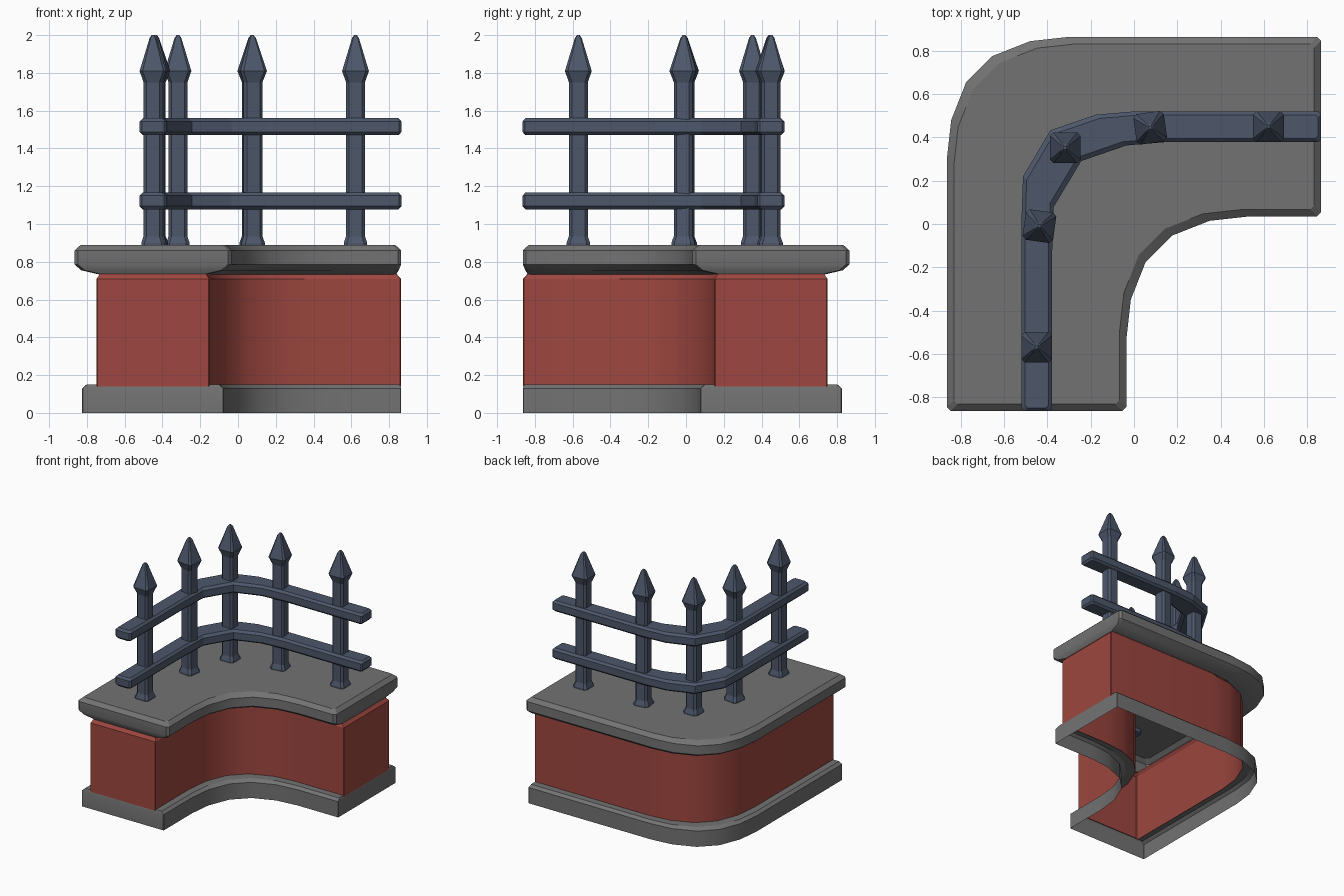
import bpy, bmesh, math

if "Cube" in bpy.data.objects:
    bpy.data.objects.remove(bpy.data.objects["Cube"])


def material(name, rgb):
    m = bpy.data.materials.new(name)
    m.diffuse_color = (*rgb, 1)
    m.use_nodes = True
    m.node_tree.nodes["Principled BSDF"].inputs["Base Color"].default_value = m.diffuse_color
    return m


STONE = material("grey stone", (0.17, 0.17, 0.17))
BRICK = material("red brick", (0.34, 0.062, 0.05))
IRON = material("blue grey iron", (0.075, 0.097, 0.148))

# Plan centre lines of the bend (straight runs reach the ends at -y and +x)
C = 0.45
WALL = [(-C, -0.115), (-0.43, 0.065), (-0.361, 0.24),
        (-0.24, 0.361), (-0.065, 0.43), (0.115, C)]
RAIL = [(-C, -0.08), (-0.442, 0.15), (-0.315, 0.362), (-0.106, 0.434), (0.08, C)]


def outline(path, w, e, c):
    """Outer and inner chains of the L plan: half width w, ends at e, corner cut c.
    Both sides of the bend are the same curve, shifted along the diagonal."""
    a, b = w - c, e - c
    outer = [(-C - a, -e), (-C - w, -b)] + [(x - w, y + w) for x, y in path] \
        + [(b, C + w), (e, C + a)]
    inner = [(-C + a, -e), (-C + w, -b)] + [(x + w, y - w) for x, y in path] \
        + [(b, C - w), (e, C - a)]
    return outer + inner[::-1]


def loft(name, rings, mat, bottom=False, top=False, strips=False, smooth=False):
    """Skin stacked rings (points, z); strips closes ends with quads across the plan."""
    bm = bmesh.new()
    loops = [[bm.verts.new((x, y, z)) for x, y in pts] for pts, z in rings]
    n = len(loops[0])
    for lo, hi in zip(loops, loops[1:]):
        for i in range(n):
            j = (i + 1) % n
            bm.faces.new((lo[i], hi[i], hi[j], lo[j]))
    for on, ring, flip in ((bottom, loops[0], False), (top, loops[-1], True)):
        if not on:
            continue
        if strips:
            faces = [(ring[i], ring[i + 1], ring[n - 2 - i], ring[n - 1 - i])
                     for i in range(n // 2 - 1)]
        else:
            faces = [ring]
        for f in faces:
            bm.faces.new(f[::-1] if flip else f)
    # rings here may run either way round: make the outside consistent
    pts = rings[0][0]
    area = sum(pts[i - 1][0] * pts[i][1] - pts[i][0] * pts[i - 1][1] for i in range(n))
    if area > 0:
        bmesh.ops.reverse_faces(bm, faces=bm.faces[:])
    me = bpy.data.meshes.new(name)
    bm.to_mesh(me)
    bm.free()
    me.materials.append(mat)
    ob = bpy.data.objects.new(name, me)
    bpy.context.collection.objects.link(ob)
    if smooth:
        bpy.ops.object.select_all(action='DESELECT')
        ob.select_set(True)
        bpy.context.view_layer.objects.active = ob
        bpy.ops.object.shade_smooth_by_angle(angle=math.radians(28))
    return ob


def sweep(name, path, layers, mat, c, **kw):
    rings = [(outline(path, w, e, c), z) for z, w, e in layers]
    # reverse so that quads face outwards
    return loft(name, rings, mat, strips=True, **kw)


# Wall: open-bottomed plinth, brick body, coping slab (z, half width, end)
sweep("base_plinth", WALL, [(0, 0.375, 0.864), (0.13, 0.375, 0.864),
                            (0.15, 0.352, 0.855), (0.15, 0.298, 0.85)],
      STONE, 0.004, smooth=True)
sweep("brick_wall", WALL, [(0.14, 0.298, 0.862), (0.71, 0.298, 0.862),
                           (0.735, 0.282, 0.84)], BRICK, 0.004, smooth=True)
sweep("coping_slab", WALL, [(0.733, 0.285, 0.838), (0.755, 0.38, 0.85),
                            (0.785, 0.415, 0.864), (0.86, 0.415, 0.864),
                            (0.889, 0.383, 0.833)], STONE, 0.018, top=True, smooth=True)

# Two horizontal rails with bevelled edges
for label, z in (("lower_rail", 1.122), ("upper_rail", 1.515)):
    sweep(label, RAIL, [(z - 0.045, 0.054, 0.85), (z - 0.028, 0.071, 0.865),
                        (z + 0.028, 0.071, 0.865), (z + 0.045, 0.054, 0.85)],
          IRON, 0.012, bottom=True, top=True)


def cut_square(cx, cy, r, c, turn):
    """Square of half width r with corners cut by c."""
    d = r - c
    pts = [(r, -d), (r, d), (d, r), (-d, r), (-r, d), (-r, -d), (-d, -r), (d, -r)]
    s, k = math.sin(turn), math.cos(turn)
    return [(cx + x * k - y * s, cy + x * s + y * k) for x, y in pts]


# Spear-topped posts: (z, half width, corner cut)
POST = [(0.86, 0.062, 0.018), (0.9, 0.062, 0.018), (0.935, 0.05, 0.016),
        (1.75, 0.05, 0.016), (1.81, 0.071, 0.016), (1.985, 0.018, 0.006),
        (2.0, 0.007, 0.003)]
SPOTS = [(-0.45, -0.57, 0), (-0.437, -0.01, -8), (-0.318, 0.352, 0),
         (0.075, 0.445, 8), (0.622, 0.45, 0)]
for i, (x, y, turn) in enumerate(SPOTS):
    loft(f"post_{i + 1}", [(cut_square(x, y, r, c, math.radians(turn)), z)
                           for z, r, c in POST], IRON, bottom=True, top=True)
